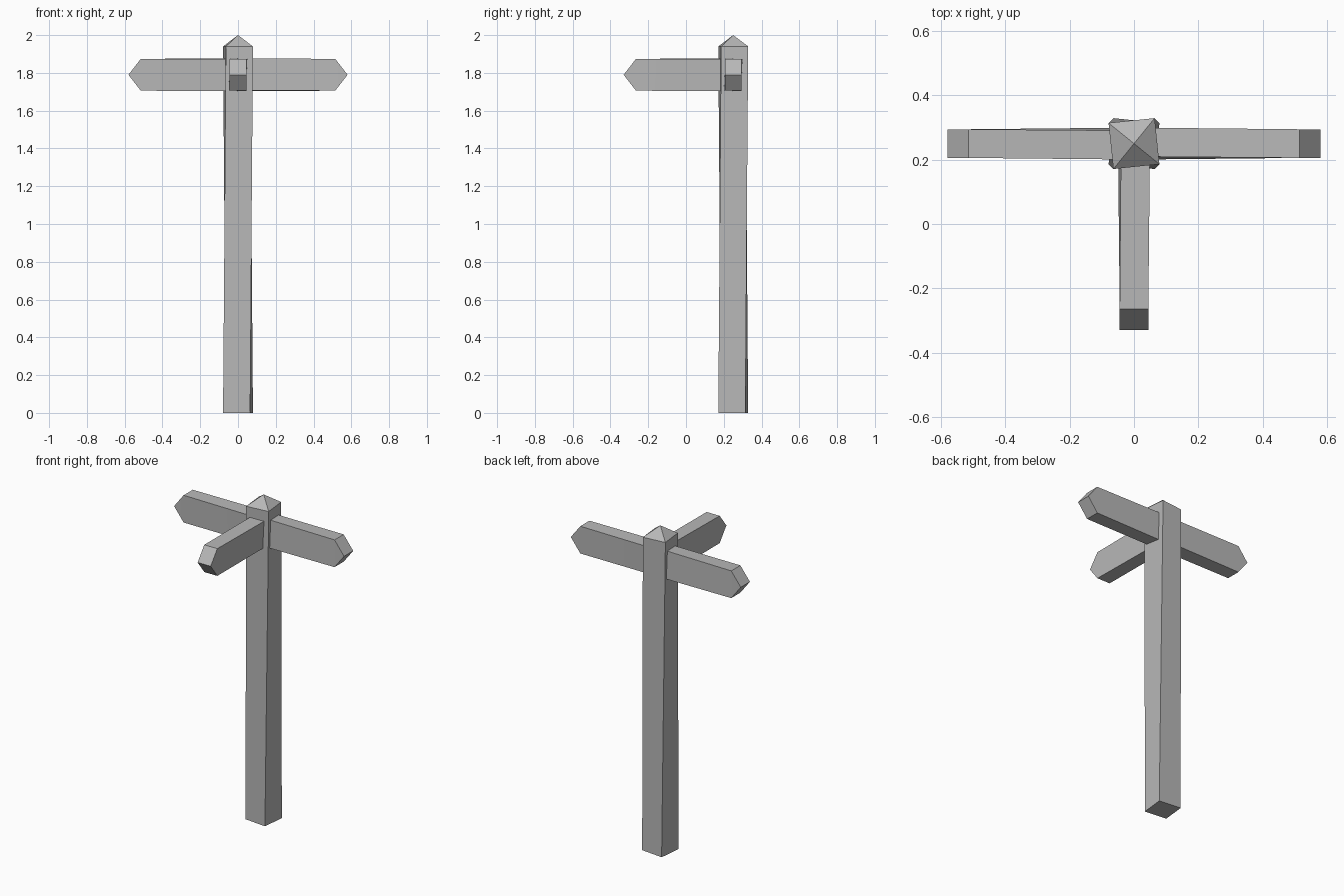
import bpy, math
from mathutils import Matrix, Vector

cube = bpy.data.objects.get("Cube")
if cube:
    bpy.data.objects.remove(cube, do_unlink=True)

grey = bpy.data.materials.new("stone grey")
grey.use_nodes = True
colour = (0.48, 0.48, 0.48, 1)
grey.diffuse_color = colour
grey.node_tree.nodes["Principled BSDF"].inputs["Base Color"].default_value = colour

POST_Y = 0.25
ARM_Z = 1.79


def ring(half_w, half_h, along, twist):
    """Rectangle across the local x axis, turned by twist degrees."""
    turn = Matrix.Rotation(math.radians(twist), 3, 'X')
    return [turn @ Vector((along, s * half_w, t * half_h))
            for s, t in ((-1, -1), (1, -1), (1, 1), (-1, 1))]


def add_part(name, verts, faces, matrix):
    mesh = bpy.data.meshes.new(name)
    mesh.from_pydata([matrix @ v for v in verts], [], faces)
    mesh.materials.append(grey)
    obj = bpy.data.objects.new(name, mesh)
    bpy.context.collection.objects.link(obj)
    bpy.ops.object.select_all(action='DESELECT')
    obj.select_set(True)
    bpy.context.view_layer.objects.active = obj
    # face normals outward, creases kept sharp
    bpy.ops.object.mode_set(mode='EDIT')
    bpy.ops.mesh.select_all(action='SELECT')
    bpy.ops.mesh.normals_make_consistent(inside=False)
    bpy.ops.object.mode_set(mode='OBJECT')
    bpy.ops.object.shade_smooth_by_angle(angle=math.radians(45))
    return obj


SIDES = [(i, (i + 1) % 4, (i + 1) % 4 + 4, i + 4) for i in range(4)]

# Twisted square post with a pyramid cap; local x points up
upright = Matrix.Translation((0, POST_Y, 0)) @ Matrix(
    ((0, 1, 0, 0), (0, 0, 1, 0), (1, 0, 0, 0), (0, 0, 0, 1)))
post = ring(0.072, 0.072, 0, -6) + ring(0.072, 0.072, 1.94, 6)
post.append(Vector((2, 0, 0)))
cap = [(4 + i, 4 + (i + 1) % 4, 8) for i in range(4)]
add_part("post", post, [(0, 1, 2, 3)] + SIDES + cap, upright)


# Direction arms: slightly twisted boards ending in a wedge
def add_arm(name, heading, length):
    shoulder = length - 0.065
    verts = ring(0.045, 0.085, 0.03, -3) + ring(0.0445, 0.084, shoulder, 0)
    verts += [Vector((length, -0.0445, 0)), Vector((length, 0.0445, 0))]
    tip = [(4, 5, 9, 8), (7, 6, 9, 8), (5, 6, 9), (4, 7, 8)]
    place = Matrix.Translation((0, POST_Y, ARM_Z)) @ Matrix.Rotation(
        math.radians(heading), 4, 'Z')
    add_part(name, verts, [(0, 1, 2, 3)] + SIDES + tip, place)


add_arm("left_arm", 0, 0.58)
add_arm("right_arm", 180, 0.58)
add_arm("front_arm", -90, 0.58)
